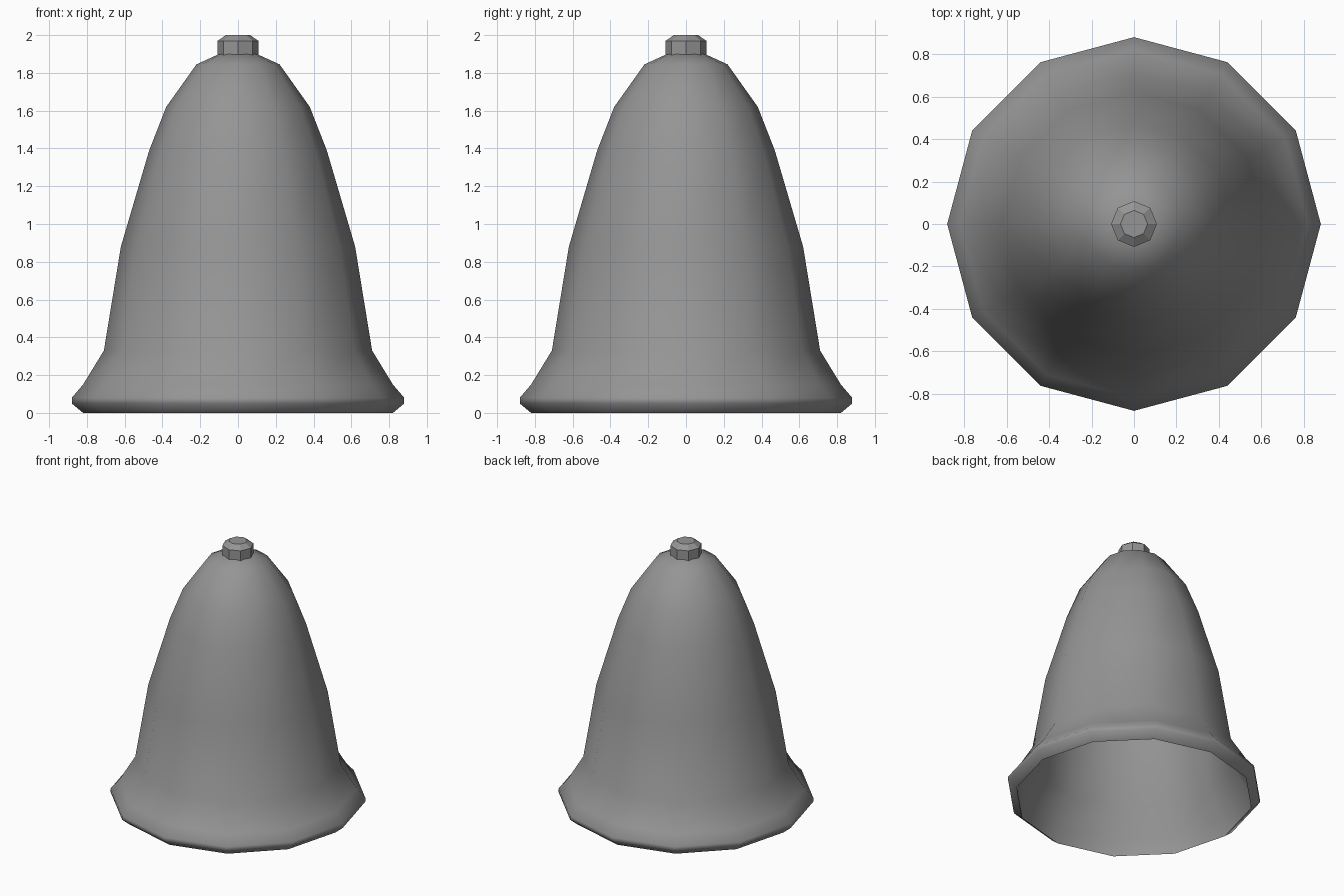
import bpy, bmesh, math

cube = bpy.data.objects.get("Cube")
if cube:
    bpy.data.objects.remove(cube, do_unlink=True)

# One plain metal colour
metal = bpy.data.materials.new("grey_metal")
metal.use_nodes = True
grey = (0.3, 0.3, 0.3, 1)
metal.diffuse_color = grey
metal.node_tree.nodes["Principled BSDF"].inputs["Base Color"].default_value = grey


def lathe(name, profile, sides, smooth_angle=None):
    """Spin (radius, height) points around z; zero radius makes a pole."""
    bm = bmesh.new()
    rings = []
    for r, z in profile:
        count = sides if r else 1
        rings.append([bm.verts.new((r * math.cos(math.tau * i / sides),
                                    r * math.sin(math.tau * i / sides), z))
                      for i in range(count)])
    for a, b in zip(rings, rings[1:]):
        for i in range(sides):
            j = (i + 1) % sides
            quad = [a[i % len(a)], a[j % len(a)], b[j % len(b)], b[i % len(b)]]
            bm.faces.new(list(dict.fromkeys(quad)))
    bmesh.ops.recalc_face_normals(bm, faces=bm.faces)
    mesh = bpy.data.meshes.new(name)
    bm.to_mesh(mesh)
    bm.free()
    obj = bpy.data.objects.new(name, mesh)
    bpy.context.collection.objects.link(obj)
    mesh.materials.append(metal)
    if smooth_angle:
        bpy.ops.object.select_all(action='DESELECT')
        obj.select_set(True)
        bpy.context.view_layer.objects.active = obj
        bpy.ops.object.shade_smooth_by_angle(angle=math.radians(smooth_angle))
    return obj


# Bell: thin inner wall from the crown down, around the lip, up the outside
body = [(0.71, 0.33), (0.62, 0.88), (0.47, 1.39), (0.38, 1.62), (0.22, 1.845)]
inner = [(r - 0.02, z - 0.01) for r, z in reversed(body)]
lip_inside = [(0.80, 0.12)]
lip = [(0.82, 0), (0.88, 0.05), (0.88, 0.08), (0.82, 0.15)]
crown = [(0.10, 1.9), (0, 1.9)]
lathe("bell_body", [(0, 1.87)] + inner + lip_inside + lip + body + crown, 12, 60)

# Faceted knob on the crown
lathe("top_knob", [(0, 1.89), (0.108, 1.89), (0.108, 1.97), (0.064, 2), (0, 2)], 8)
